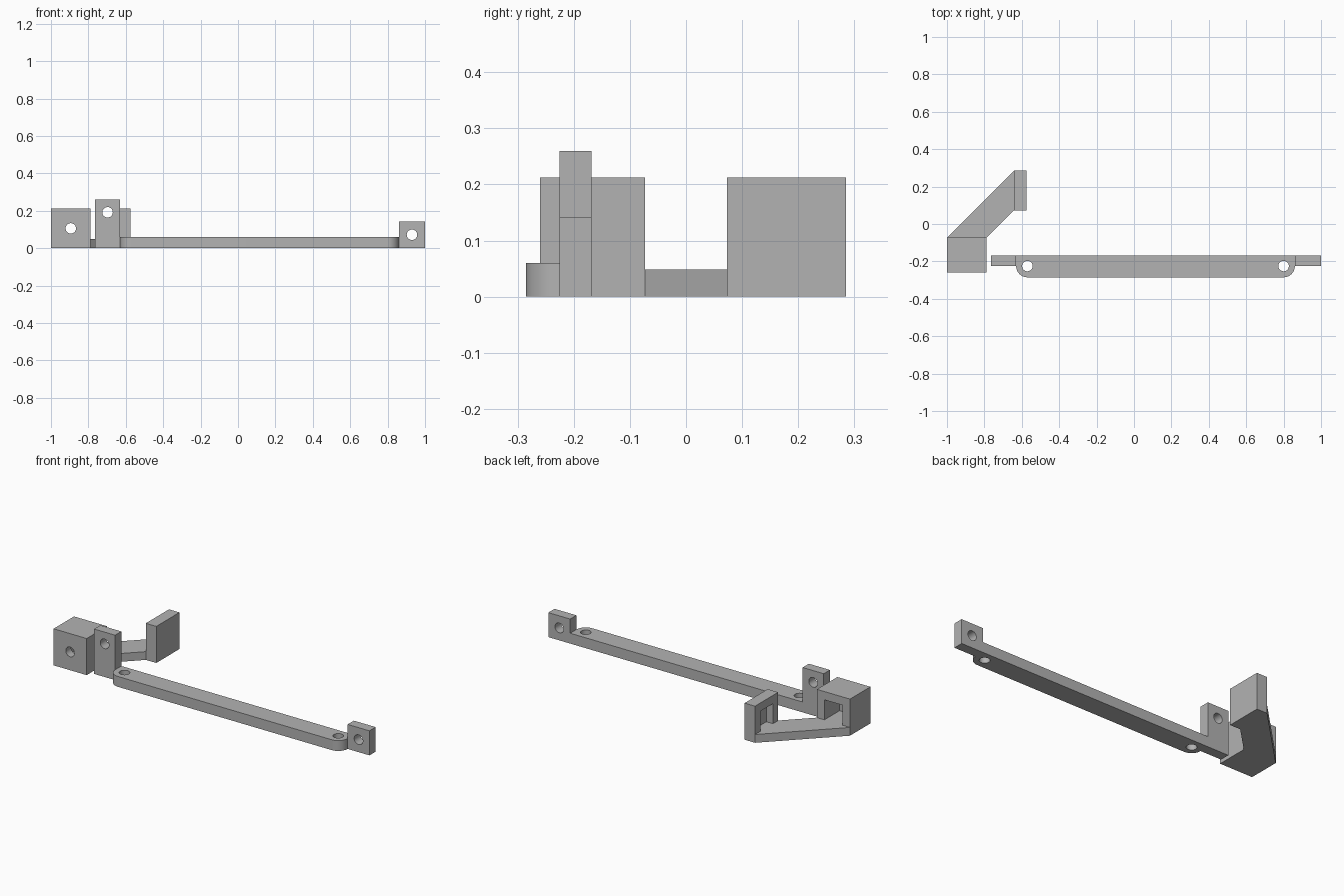
import bpy
import bmesh
import math
from mathutils import Matrix, Vector

default = bpy.data.objects.get("Cube")
if default:
    bpy.data.objects.remove(default, do_unlink=True)

grey = bpy.data.materials.new("plain grey")
grey.use_nodes = True
COLOUR = (0.45, 0.45, 0.45, 1)
grey.diffuse_color = COLOUR
grey.node_tree.nodes["Principled BSDF"].inputs["Base Color"].default_value = COLOUR

HOLE = 0.028
WALL = 0.048
BLOCK_H = 0.212


def finish(bm, name):
    bmesh.ops.recalc_face_normals(bm, faces=bm.faces)
    mesh = bpy.data.meshes.new(name)
    bm.to_mesh(mesh)
    bm.free()
    mesh.materials.append(grey)
    obj = bpy.data.objects.new(name, mesh)
    bpy.context.collection.objects.link(obj)
    return obj


def box(name, low, high):
    low, high = Vector(low), Vector(high)
    bm = bmesh.new()
    bmesh.ops.create_cube(bm, size=1)
    bmesh.ops.scale(bm, vec=high - low, verts=bm.verts)
    bmesh.ops.translate(bm, vec=(low + high) / 2, verts=bm.verts)
    return finish(bm, name)


def prism(name, outline, height):
    bm = bmesh.new()
    face = bm.faces.new([bm.verts.new((x, y, 0)) for x, y in outline])
    grown = bmesh.ops.extrude_face_region(bm, geom=[face])["geom"]
    top = [g for g in grown if isinstance(g, bmesh.types.BMVert)]
    bmesh.ops.translate(bm, vec=(0, 0, height), verts=top)
    return finish(bm, name)


def drill(centre, along_y=False):
    bm = bmesh.new()
    turn = Matrix.Rotation(math.pi / 2 if along_y else 0, 4, "X")
    bmesh.ops.create_cone(bm, cap_ends=True, segments=32, radius1=HOLE, radius2=HOLE,
                          depth=0.3, matrix=Matrix.Translation(centre) @ turn)
    return finish(bm, "drill")


def cut(obj, cutters):
    # Subtract each cutter, bake the result and discard the cutter
    for cutter in cutters:
        mod = obj.modifiers.new("cut", "BOOLEAN")
        mod.operation = "DIFFERENCE"
        mod.solver = "EXACT"
        mod.object = cutter
        graph = bpy.context.evaluated_depsgraph_get()
        baked = bpy.data.meshes.new_from_object(obj.evaluated_get(graph))
        obj.modifiers.clear()
        obj.data = baked
        bpy.data.objects.remove(cutter, do_unlink=True)


def smooth(obj):
    bpy.ops.object.select_all(action="DESELECT")
    obj.select_set(True)
    bpy.context.view_layer.objects.active = obj
    bpy.ops.object.shade_smooth_by_angle(angle=math.radians(30))


# Long bar with two rounded front corners and a hole near each end
LEFT, RIGHT, FRONT, MID, BACK = -0.63, 0.86, -0.285, -0.225, -0.168
R = MID - FRONT
outline = [(RIGHT, BACK), (LEFT, BACK)]
for cx, start in ((LEFT + R, math.pi), (RIGHT - R, 1.5 * math.pi)):
    for i in range(13):
        a = start + i * math.pi / 24
        outline.append((cx + R * math.cos(a), MID + R * math.sin(a)))
bar = prism("long_bar", outline, 0.06)
cut(bar, [drill((x, MID, 0.03)) for x in (LEFT + R, RIGHT - R)])

# Upright drilled tabs at both ends of the bar
tabs = []
for name, x0, x1, h, hole_z in (("tall_tab", -0.765, LEFT, 0.26, 0.192),
                                ("short_tab", RIGHT, 1.0, 0.142, 0.072)):
    tab = box(name, (x0, MID, 0), (x1, BACK, h))
    cut(tab, [drill(((x0 + x1) / 2, BACK, hole_z), True)])
    tabs.append(tab)

# Block with a pocket open to the rear and a hole through its front wall
block = box("pocket_block", (-1, -0.26, 0), (-0.788, -0.073, BLOCK_H))
cut(block, [box("pocket", (-1 + WALL, -0.26 + WALL, WALL),
                (-0.788 - WALL, 0, BLOCK_H - WALL)),
            drill((-0.894, -0.26, BLOCK_H / 2), True)])

# Slanted arm joining the block to the end plate
arm = prism("slanted_arm", [(-1, -0.073), (-0.788, -0.073),
                            (-0.642, 0.073), (-0.642, 0.285)], WALL)

# End plate with a shallow pocket facing the arm
plate = box("end_plate", (-0.642, 0.073, 0), (-0.575, 0.285, BLOCK_H))
cut(plate, [box("recess", (-0.7, 0.073 + WALL, WALL),
                (-0.6, 0.285 - WALL, BLOCK_H - WALL))])

for part in [bar, block, arm, plate] + tabs:
    smooth(part)
